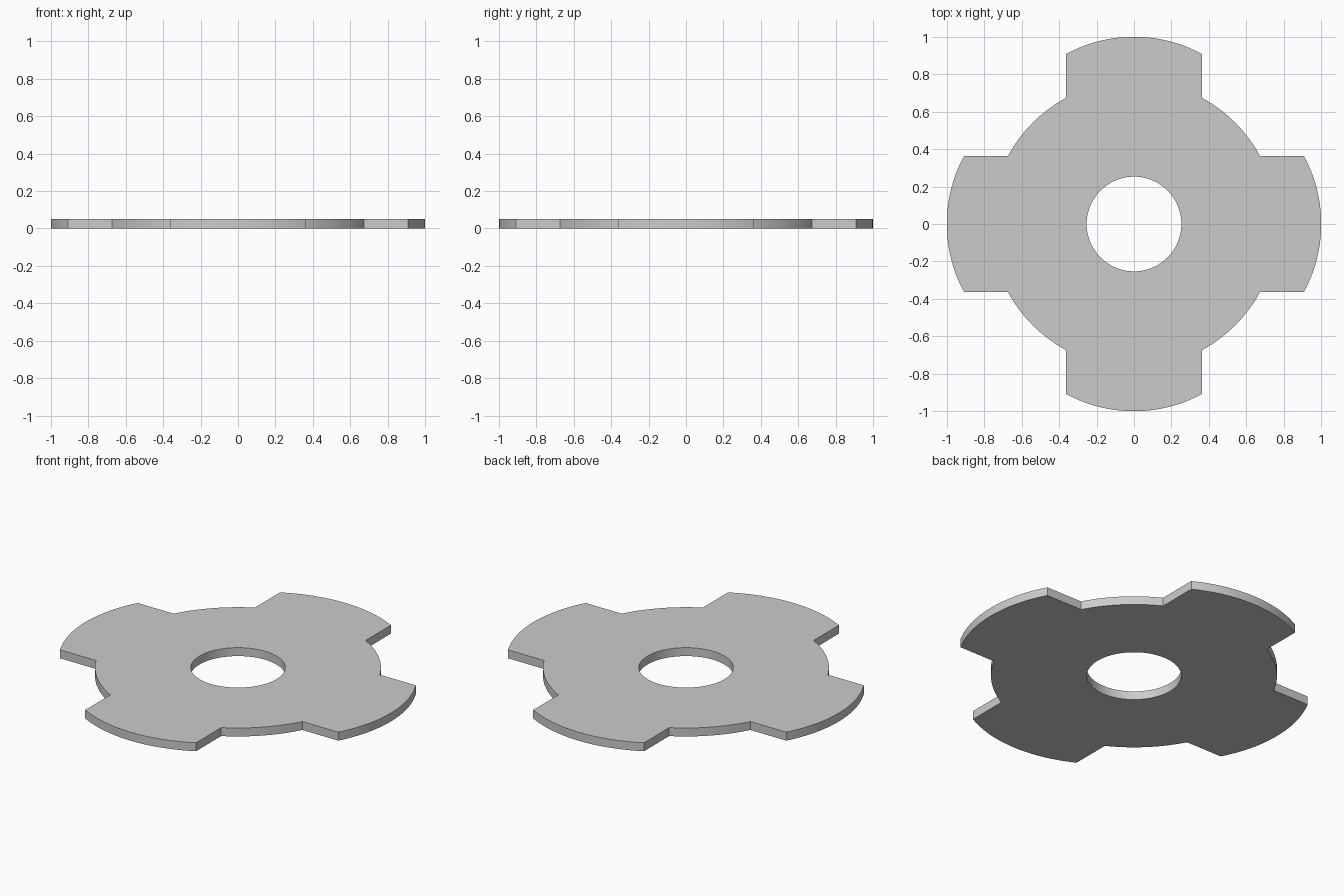
import bpy, bmesh
from math import sin, cos, pi, asin, acos

if "Cube" in bpy.data.objects:
    bpy.data.objects.remove(bpy.data.objects["Cube"])

R, HALF_W, SHIFT = 0.765, 0.362, 0.235   # disc radius, tab half width, tab reach
HOLE_R, THICK = 0.253, 0.05


def arc(cx, a0, a1, n):
    return [(cx + R * cos(a0 + (a1 - a0) * i / n),
             R * sin(a0 + (a1 - a0) * i / n)) for i in range(n + 1)]


# One quarter of the outline: tab end arc, then the recessed disc arc
t = asin(HALF_W / R)
quarter = arc(SHIFT, -t, t, 20) + arc(0, t, pi / 2 - t, 16)
outline = []
for k in range(4):
    c, s = (1, 0, -1, 0)[k], (0, 1, 0, -1)[k]
    outline += [(c * x - s * y, s * x + c * y) for x, y in quarter]

# Centre hole
hole = [(HOLE_R * cos(2 * pi * i / 80), HOLE_R * sin(2 * pi * i / 80)) for i in range(80)]

# Flat sheet with the hole
bm = bmesh.new()
for loop in (outline, hole):
    vs = [bm.verts.new((x, y, THICK / 2)) for x, y in loop]
    for i, v in enumerate(vs):
        bm.edges.new((v, vs[(i + 1) % len(vs)]))
bmesh.ops.triangle_fill(bm, use_beauty=True, use_dissolve=False,
                        edges=bm.edges[:], normal=(0, 0, 1))
bmesh.ops.recalc_face_normals(bm, faces=bm.faces[:])
if bm.faces[:][0].normal.z < 0:
    bmesh.ops.reverse_faces(bm, faces=bm.faces[:])
mesh = bpy.data.meshes.new("tabbed_washer")
bm.to_mesh(mesh)
bm.free()
washer = bpy.data.objects.new("tabbed_washer", mesh)
bpy.context.collection.objects.link(washer)
bpy.context.view_layer.objects.active = washer
washer.select_set(True)

# Plate thickness
mod = washer.modifiers.new("thickness", 'SOLIDIFY')
mod.thickness = THICK
mod.offset = 0
bpy.ops.object.modifier_apply(modifier=mod.name)
bpy.ops.object.shade_smooth_by_angle(angle=pi / 9)
